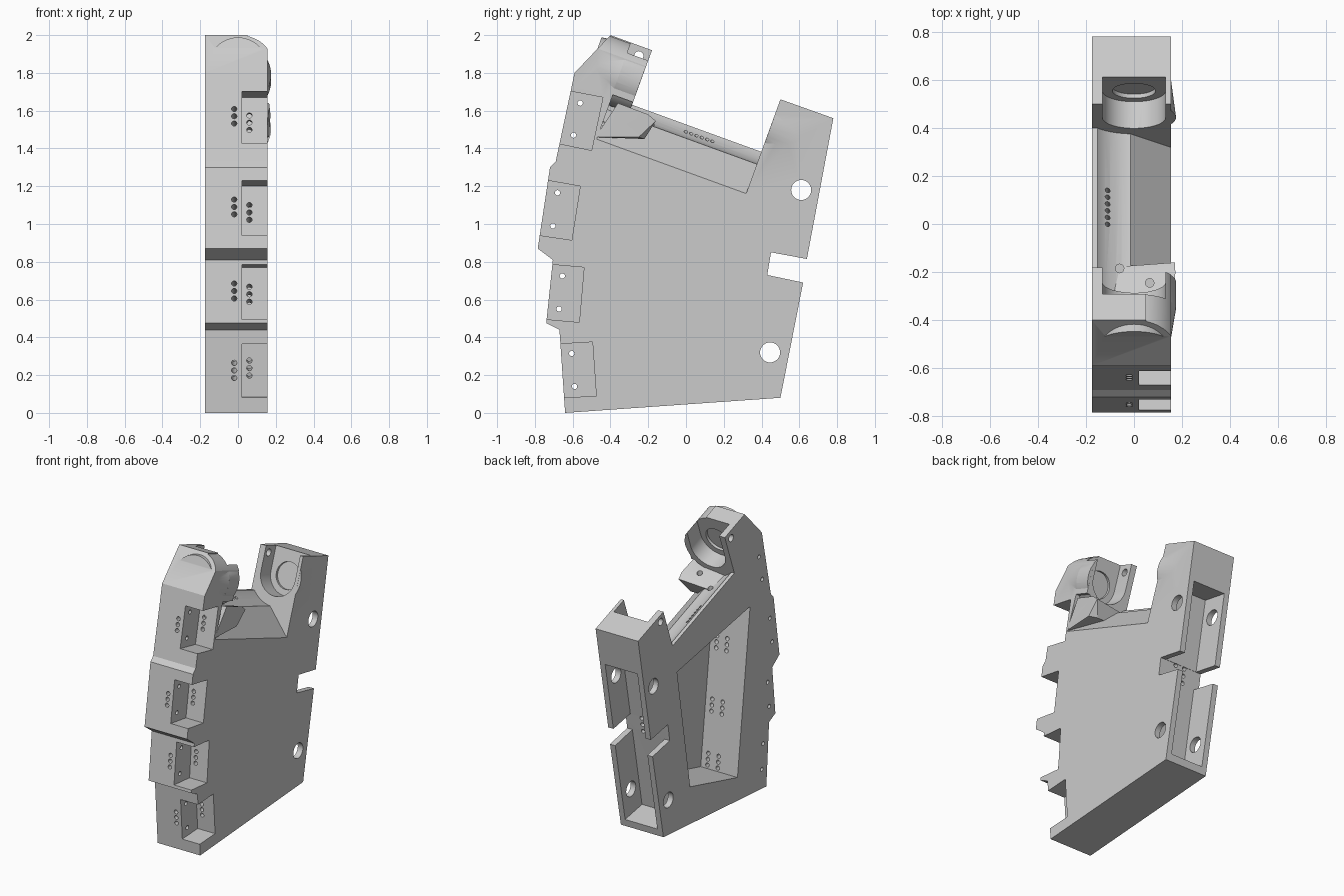
import bpy, bmesh, math
from mathutils import Vector

if "Cube" in bpy.data.objects:
    bpy.data.objects.remove(bpy.data.objects["Cube"])

grey = bpy.data.materials.new("plain grey")
grey.use_nodes = True
grey.diffuse_color = (0.6, 0.6, 0.6, 1)
grey.node_tree.nodes["Principled BSDF"].inputs["Base Color"].default_value = (0.6, 0.6, 0.6, 1)

TILT = math.radians(20)
AXIS = 1.565                       # height of the cradle axis in the tilted frame
HEAD, POST = -0.826, -0.098        # facing end walls of the cradle
LEFT, RIGHT = -0.175, 0.155


def tilted(x, u, v):
    """Point in the tilted cradle frame: u along the cradle, v across it."""
    c, s = math.cos(TILT), math.sin(TILT)
    return Vector((x, u * c + v * s, v * c - u * s))


def loft(bm, a, b):
    """Closed solid between two matching outlines."""
    va, vb = [bm.verts.new(p) for p in a], [bm.verts.new(p) for p in b]
    faces = [bm.faces.new(va), bm.faces.new(vb[::-1])]
    for i in range(len(va)):
        j = (i + 1) % len(va)
        faces.append(bm.faces.new((va[j], va[i], vb[i], vb[j])))
    bmesh.ops.recalc_face_normals(bm, faces=faces)


def prism(bm, profile, x0, x1):
    loft(bm, [(x0, y, z) for y, z in profile], [(x1, y, z) for y, z in profile])


def extrusion(bm, section, u0, u1):
    loft(bm, [tilted(x, u0, v) for x, v in section], [tilted(x, u1, v) for x, v in section])


def arc(r, a0, a1, n):
    angles = [math.radians(a0 + (a1 - a0) * i / n) for i in range(n + 1)]
    return [(r * math.cos(a), AXIS + r * math.sin(a)) for a in angles]


def barrel(bm, u0, u1, r0, r1):
    rings = [[tilted(x, u, v) for x, v in arc(r, 0, 360, 48)[:-1]] for u, r in ((u0, r0), (u1, r1))]
    loft(bm, *rings)


def rod(bm, p0, p1, r, n=16):
    p0, p1 = Vector(p0), Vector(p1)
    q = (p1 - p0).to_track_quat('Z', 'Y')
    ring = [q @ Vector((r * math.cos(2 * math.pi * i / n), r * math.sin(2 * math.pi * i / n), 0))
            for i in range(n)]
    loft(bm, [p0 + o for o in ring], [p1 + o for o in ring])


def make(name, bm):
    mesh = bpy.data.meshes.new(name)
    bm.to_mesh(mesh)
    bm.free()
    mesh.materials.append(grey)
    ob = bpy.data.objects.new(name, mesh)
    bpy.context.collection.objects.link(ob)
    return ob


def combine(op, builder):
    """Boolean a temporary solid into the body."""
    bm = bmesh.new()
    builder(bm)
    tool = make("tool", bm)
    mod = body.modifiers.new(op, 'BOOLEAN')
    mod.operation, mod.object, mod.solver = op, tool, 'EXACT'
    bpy.context.view_layer.objects.active = body
    bpy.ops.object.modifier_apply(modifier=mod.name)
    bpy.data.objects.remove(tool)


def cut(builder):
    combine('DIFFERENCE', builder)


def add(builder):
    combine('UNION', builder)


# Main block: stepped front, head, rim, post and notched back
rim = [tilted(0, u, 1.435)[1:] for u in (HEAD, POST)]
outline = [(-0.64, 0), (-0.67, 0.44), (-0.74, 0.475), (-0.705, 0.81), (-0.785, 0.87),
           (-0.72, 1.3), (-0.69, 1.33), (-0.59, 1.8), (-0.4, 2), (-0.18, 1.92), *rim,
           (0.5, 1.66), (0.78, 1.56), (0.64, 0.815), (0.45, 0.85), (0.43, 0.73),
           (0.62, 0.69), (0.5, 0.08)]
bm = bmesh.new()
prism(bm, outline, LEFT, RIGHT)
body = make("handle_frame", bm)
bpy.context.view_layer.objects.active = body

# Rounded head corner
cut(lambda b: extrusion(b, arc(0.178, 74, 28, 12) + [(0.3, AXIS + 0.08), (0.3, 2.2), (0.05, 2.2)],
                        -1.4, -0.7))
# Sloping side flat and shallow trough
cut(lambda b: extrusion(b, [(-0.015, 1.366), (0.2, 1.156), (0.2, 1.45), (-0.015, 1.45)], -0.94, POST))
cut(lambda b: barrel(b, HEAD, POST, 0.2, 0.2))

# Round cheeks of the two end cups
add(lambda b: barrel(b, -0.945, HEAD - 0.0005, 0.175, 0.175))
add(lambda b: barrel(b, -1.1, -0.944, 0.15, 0.175))
add(lambda b: barrel(b, POST + 0.0005, 0.1, 0.175, 0.15))


# Gusset under the head cup
def gusset(b):
    pts = [(0.153, -0.48, 1.46), (0.17, -0.16, 1.545), (0.12, -0.22, 1.45), (0, -0.22, 1.45),
           (0.172, -0.2, 1.58), (0.165, -0.36, 1.64), (-0.1, -0.34, 1.6), (0, -0.46, 1.46),
           (-0.1, -0.18, 1.52), (0.165, -0.25, 1.46)]
    hull = bmesh.ops.convex_hull(b, input=[b.verts.new(p) for p in pts])
    bmesh.ops.delete(b, geom=[g for g in hull["geom_interior"] if g.is_valid], context='VERTS')
    bmesh.ops.recalc_face_normals(b, faces=b.faces)


add(gusset)
# U-shaped cup opening through both ends, with round contact seats
cut(lambda b: extrusion(b, arc(0.132, 180, 360, 24) + [(0.132, 2.1), (-0.132, 2.1)], -0.944, 0.02))
cut(lambda b: (barrel(b, 0.0, 0.038, 0.09, 0.09), barrel(b, -0.962, -0.92, 0.09, 0.09)))

# Front side pockets
pockets = [[(-0.78, 1.735), (-0.44, 1.67), (-0.5, 1.39), (-0.84, 1.46)],
           [(-0.9, 1.26), (-0.56, 1.2), (-0.605, 0.915), (-0.945, 0.965)],
           [(-0.88, 0.8), (-0.54, 0.77), (-0.565, 0.48), (-0.905, 0.51)],
           [(-0.84, 0.355), (-0.495, 0.375), (-0.475, 0.09), (-0.84, 0.07)]]
cut(lambda b: [prism(b, p, 0.02, 0.3) for p in pockets])

# Deep left-hand recess and back channel
cut(lambda b: prism(b, [(-0.46, 1.33), (-0.32, 0.185), (0.204, 0.32), (0.349, 1.18)], -0.3, 0.11))
cut(lambda b: prism(b, [(0.85, 1.28), (0.544, 1.335), (0.323, 0.165), (0.62, 0.11)], -0.135, 0.115))


# Mounting holes across the body
def cross_holes(b):
    for y, z in ((0.61, 1.18), (0.445, 0.32)):
        rod(b, (-0.3, y, z), (0.3, y, z), 0.053, 32)
    for y, z in ((-0.56, 1.64), (-0.595, 1.47), (-0.68, 1.165), (-0.705, 0.99),
                 (-0.655, 0.725), (-0.672, 0.55), (-0.605, 0.315), (-0.59, 0.14)):
        rod(b, (-0.3, y, z), (0.1, y, z), 0.014)
    for y, z in ((-0.25, 1.89), (0.53, 1.6)):
        rod(b, (-0.3, y, z), (-0.1, y, z), 0.025)


# Wire holes in the front, channel floor, trough and gusset
def wire_holes(b):
    rows = ((1.57, -0.635, -0.2, -0.42), (1.09, -0.75, -0.17, -0.28),
            (0.645, -0.72, -0.1, -0.28), (0.225, -0.655, 0.07, -0.28))
    for z, y, slope, end in rows:
        for x in (-0.02, 0.06):
            for dz in (-0.04, 0, 0.04):
                rod(b, (x, y - 0.2, z + dz - 0.2 * slope),
                    (x, end, z + dz + (end - y) * slope), 0.014)
    for x in (-0.04, 0.03):
        for z in (0.73, 0.78, 0.83):
            rod(b, (x, 0.5, z), (x, 0.2, z + 0.05), 0.014)
    for i in range(6):
        y = 0.02 + 0.03 * i
        rod(b, tilted(-0.11, y - 0.53, 1.5), tilted(-0.11, y - 0.53, 1.33), 0.01)
    for x, y in ((-0.06, -0.185), (0.065, -0.245)):
        rod(b, (x, y, 1.7), (x, y, 1.5), 0.018)


cut(cross_holes)
cut(wire_holes)

# Smooth round surfaces, keep crisp edges
body.select_set(True)
bpy.context.view_layer.objects.active = body
bpy.ops.object.shade_smooth_by_angle(angle=math.radians(25))
